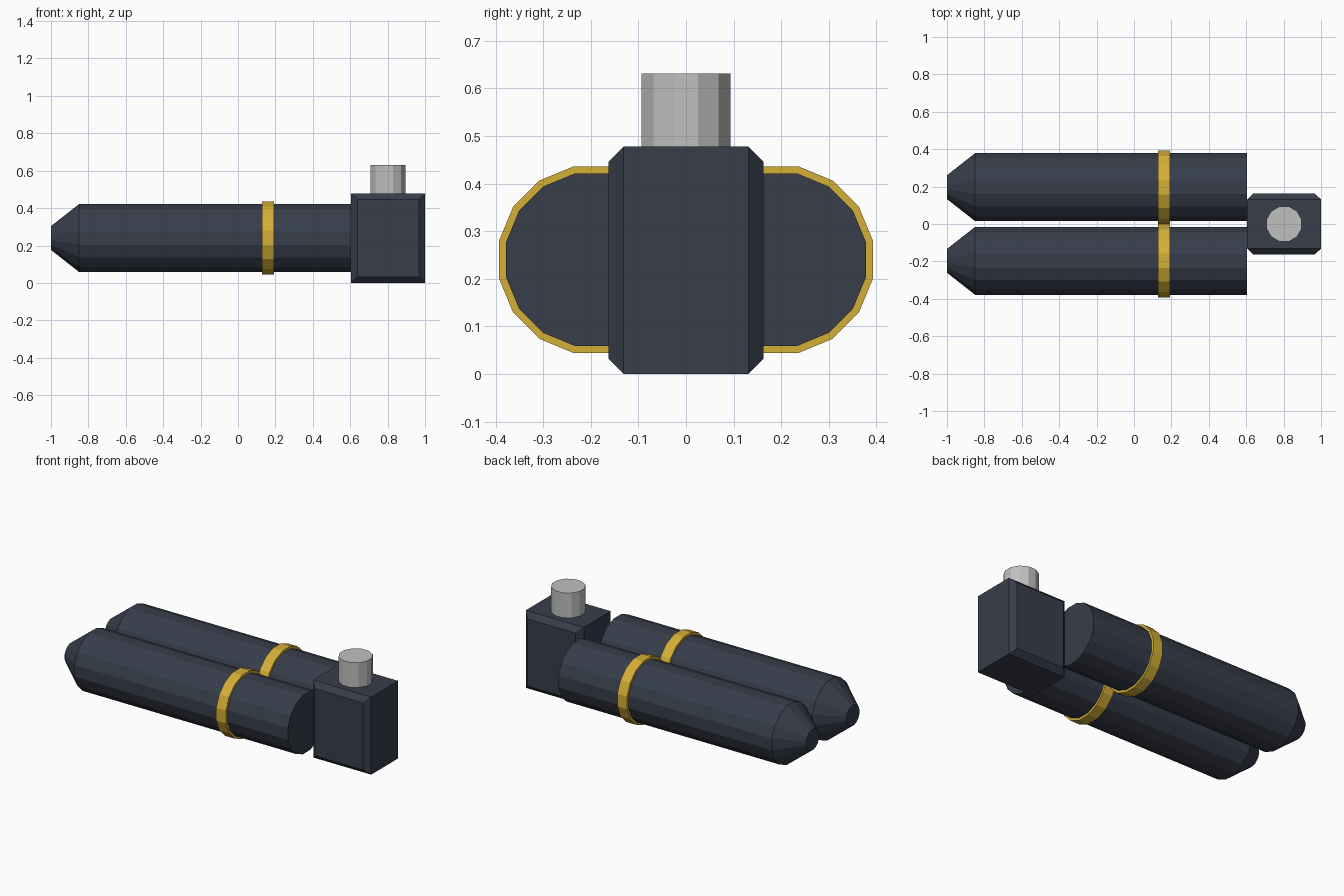
import bpy, bmesh
from math import pi
from mathutils import Matrix, Vector

if "Cube" in bpy.data.objects:
    bpy.data.objects.remove(bpy.data.objects["Cube"])


def material(name, rgb):
    mat = bpy.data.materials.new(name)
    mat.use_nodes = True
    mat.diffuse_color = (*rgb, 1)
    mat.node_tree.nodes["Principled BSDF"].inputs["Base Color"].default_value = (*rgb, 1)
    return mat


navy = material("dark slate", (0.038, 0.047, 0.069))
gold = material("gold", (0.658, 0.429, 0.038))
silver = material("silver", (0.527, 0.527, 0.527))


def finish(name, bm, mat, location):
    bmesh.ops.recalc_face_normals(bm, faces=bm.faces)
    mesh = bpy.data.meshes.new(name)
    bm.to_mesh(mesh)
    bm.free()
    mesh.materials.append(mat)
    obj = bpy.data.objects.new(name, mesh)
    obj.location = location
    bpy.context.collection.objects.link(obj)
    return obj


def prism(sides, radius, depth, along_x=False):
    """Faceted cylinder, turned so that a flat side faces each axis."""
    bm = bmesh.new()
    turn = Matrix.Rotation(pi / sides, 4, "Z")
    if along_x:
        turn = Matrix.Rotation(pi / 2, 4, "Y") @ turn
    bmesh.ops.create_cone(bm, cap_ends=True, segments=sides, radius1=radius,
                          radius2=radius, depth=depth, matrix=turn)
    return bm


def taper(bm, direction, distance, scale):
    """Extrude the cap facing a direction and shrink its far end."""
    direction = Vector(direction)
    cap = max(bm.faces, key=lambda f: f.calc_center_median().dot(direction))
    new = bmesh.ops.extrude_discrete_faces(bm, faces=[cap])["faces"][0]
    bmesh.ops.scale(bm, vec=scale, verts=new.verts)
    bmesh.ops.translate(bm, vec=direction * distance, verts=new.verts)


# Twin barrels with tapered noses and gold bands
HEIGHT, SPREAD = 0.24, 0.197
for side, label in ((1, "back"), (-1, "front")):
    y = side * SPREAD
    barrel = prism(16, 0.185, 1.455, along_x=True)
    taper(barrel, (-1, 0, 0), 0.15, (1, 0.35, 0.35))
    finish(label + "_barrel", barrel, navy, (-0.1225, y, HEIGHT))
    finish(label + "_band", prism(16, 0.2, 0.066, along_x=True), gold,
           (0.16, y, HEIGHT))

# End block with chamfered front and back faces
block = bmesh.new()
bmesh.ops.create_cube(block, size=1, matrix=Matrix.Diagonal((0.395, 0.262, 0.478, 1)))
for side in (1, -1):
    taper(block, (0, side, 0), 0.032, (0.835, 1, 0.866))
finish("end_block", block, navy, (0.8025, 0, 0.239))

# Pin on top of the block
finish("top_pin", prism(12, 0.097, 0.17), silver, (0.8025, 0, 0.546))
